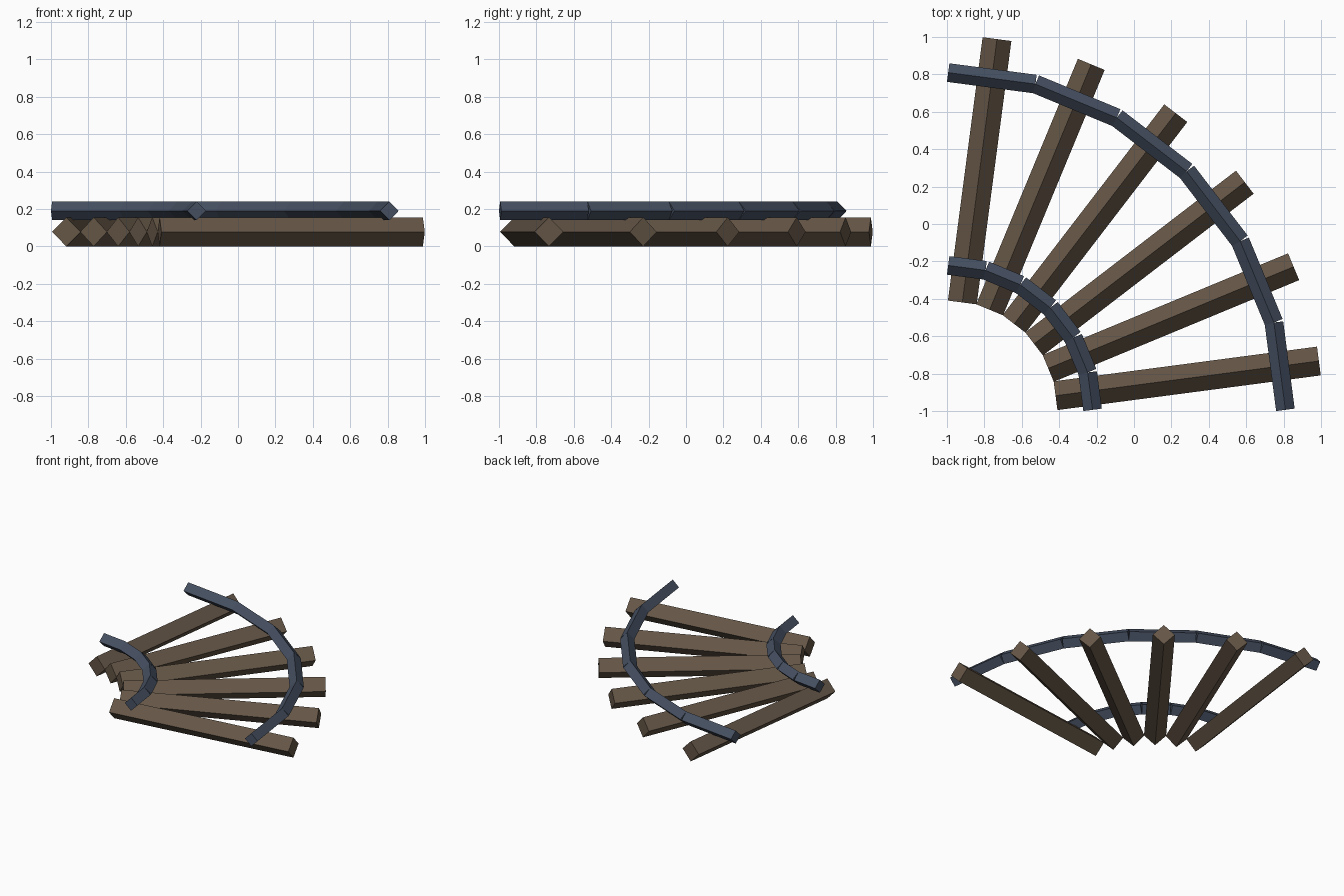
import bpy
from math import cos, sin, pi, radians
from mathutils import Vector, Matrix

if "Cube" in bpy.data.objects:
    bpy.data.objects.remove(bpy.data.objects["Cube"])

CENTRE = Vector((-0.9935, -0.9935, 0))   # centre of the quarter turn
COUNT = 6
STEP = radians(90 / COUNT)


def material(name, rgb):
    m = bpy.data.materials.new(name)
    m.diffuse_color = (*rgb, 1)
    m.use_nodes = True
    m.node_tree.nodes["Principled BSDF"].inputs["Base Color"].default_value = m.diffuse_color
    return m


def diamond_bar(name, middle, heading, length, radius, mat):
    """Four-sided bar lying flat on one edge, pointing along heading."""
    bpy.ops.mesh.primitive_cylinder_add(vertices=4, radius=radius, depth=length)
    ob = bpy.context.object
    ob.name = name
    ob.data.transform(Matrix.Translation(middle)
                      @ Matrix.Rotation(heading, 4, 'Z')
                      @ Matrix.Rotation(pi / 2, 4, 'Y'))
    ob.data.materials.append(mat)
    return ob


def on_arc(radius, angle, z):
    return CENTRE + Vector((radius * cos(angle), radius * sin(angle), z))


wood = material("wood", (0.13, 0.093, 0.062))
steel = material("steel", (0.062, 0.081, 0.122))

for i in range(COUNT):
    angle = (i + 0.5) * STEP
    # Sleeper pointing out from the turn centre
    diamond_bar(f"sleeper_{i + 1}", on_arc(1.289, angle, 0.0775),
                angle, 1.42, 0.0775, wood)
    # Straight rail pieces, square-cut chords of the two arcs
    for side, radius in (("inner", 0.772), ("outer", 1.803)):
        diamond_bar(f"{side}_rail_{i + 1}",
                    on_arc(radius * cos(STEP / 2), angle, 0.19),
                    angle + pi / 2, 2 * radius * sin(STEP / 2), 0.05, steel)
